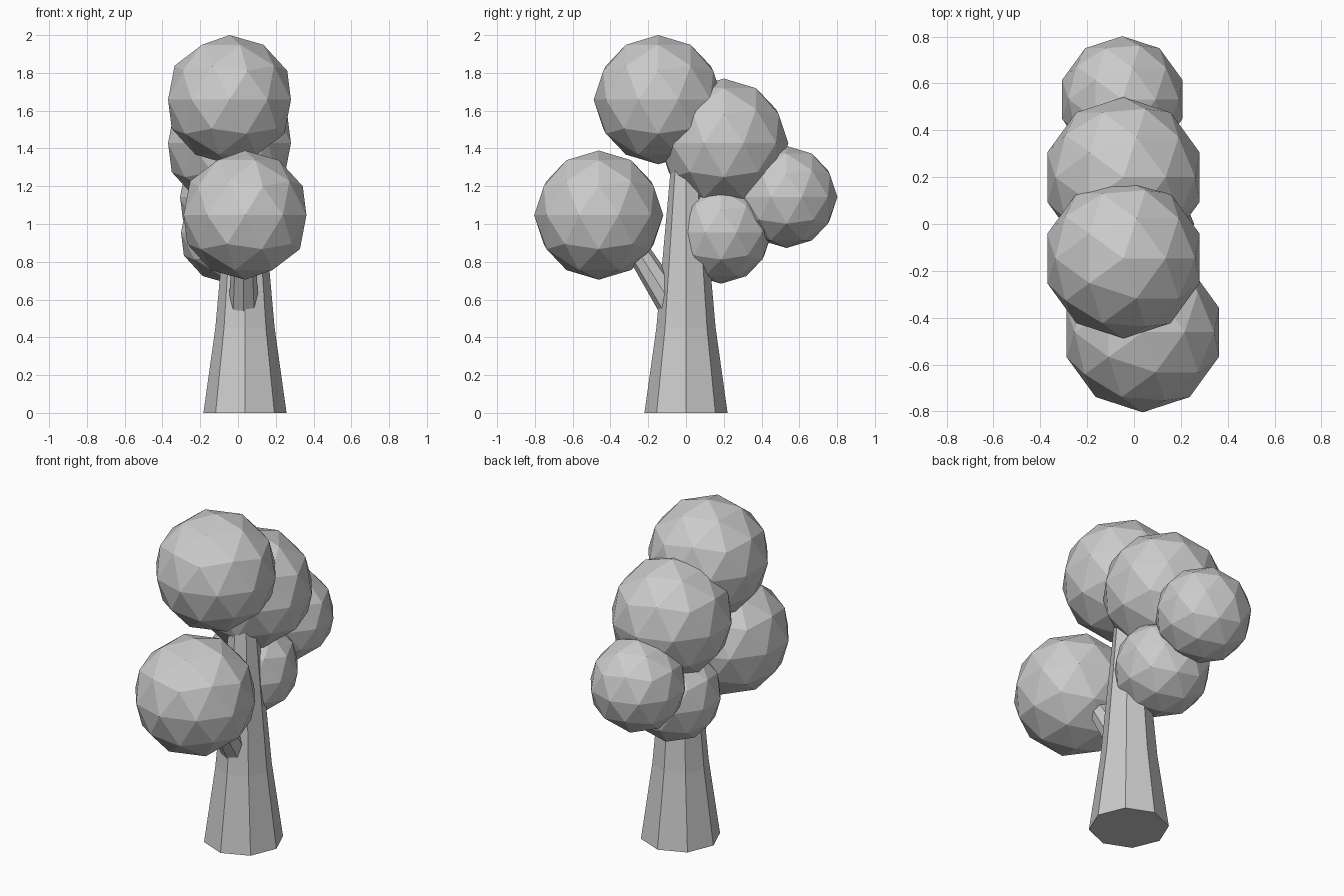
import bpy
import bmesh
from mathutils import Vector, Matrix

cube = bpy.data.objects.get("Cube")
if cube:
    bpy.data.objects.remove(cube, do_unlink=True)

GREY = (0.6, 0.6, 0.6, 1.0)
grey = bpy.data.materials.new("plain_grey")
grey.use_nodes = True
grey.diffuse_color = GREY
grey.node_tree.nodes["Principled BSDF"].inputs["Base Color"].default_value = GREY


def finish(name, bm):
    """Turn a bmesh into a flat-shaded grey object."""
    bmesh.ops.recalc_face_normals(bm, faces=bm.faces)
    mesh = bpy.data.meshes.new(name)
    bm.to_mesh(mesh)
    bm.free()
    mesh.materials.append(grey)
    obj = bpy.data.objects.new(name, mesh)
    bpy.context.collection.objects.link(obj)
    return obj


def tapered_limb(name, start, direction, rings, sides=8):
    """Loft closed rings, given as (distance, radius), along a direction."""
    turn = Vector((0, 0, 1)).rotation_difference(Vector(direction)).to_matrix().to_4x4()
    place = Matrix.Translation(start) @ turn
    bm = bmesh.new()
    loops = []
    for distance, radius in rings:
        circle = bmesh.ops.create_circle(
            bm, segments=sides, radius=radius,
            matrix=place @ Matrix.Translation((0, 0, distance)))
        loops.append(circle["verts"])
    for low, high in zip(loops, loops[1:]):
        for i in range(sides):
            j = (i + 1) % sides
            bm.faces.new((low[i], low[j], high[j], high[i]))
    bm.faces.new(loops[0][::-1])
    bm.faces.new(loops[-1])
    return finish(name, bm)


def foliage(name, center, radius):
    """Faceted ball of leaves."""
    bm = bmesh.new()
    bmesh.ops.create_icosphere(bm, subdivisions=2, radius=radius,
                               matrix=Matrix.Translation(center))
    return finish(name, bm)


# Trunk with a flared foot, and the front branch
tapered_limb("trunk", (0.037, 0, 0), (0, 0, 1),
             [(0, 0.22), (0.45, 0.157), (1.36, 0.075)])
tapered_limb("front_branch", (0.03, -0.06, 0.55), (0, -0.536, 0.844),
             [(0, 0.08), (0.5, 0.055)])

# Leaf clumps
LARGE, SMALL = 0.342, 0.27
foliage("top_foliage", (-0.045, -0.147, 1.658), LARGE)
foliage("upper_back_foliage", (-0.045, 0.2, 1.428), LARGE)
foliage("front_foliage", (0.037, -0.462, 1.047), LARGE)
foliage("back_foliage", (-0.05, 0.532, 1.143), SMALL)
foliage("lower_back_foliage", (-0.045, 0.185, 0.954), SMALL)
